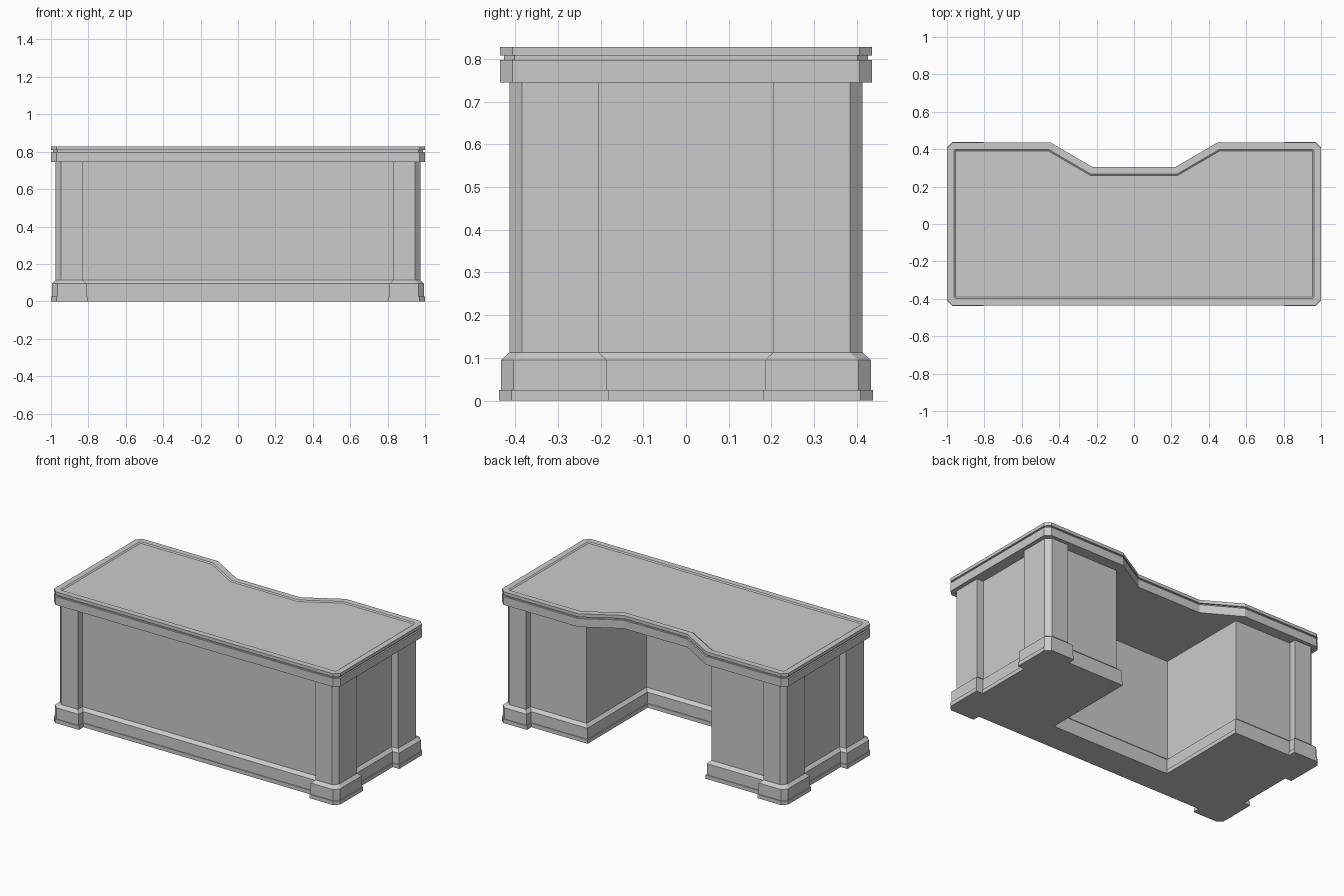
import bpy, bmesh
from mathutils import Vector

if "Cube" in bpy.data.objects:
    bpy.data.objects.remove(bpy.data.objects["Cube"])


def mirrored(half):
    """Full counter-clockwise outline from its right half (front to back)."""
    return [Vector(p) for p in half] + [Vector((-x, y)) for x, y in reversed(half)]


def offset(poly, d):
    """Mitred offset of a counter-clockwise outline, outwards for d > 0."""
    out = []
    for i, p in enumerate(poly):
        a = (p - poly[i - 1]).normalized()
        b = (poly[(i + 1) % len(poly)] - p).normalized()
        n1, n2 = Vector((a.y, -a.x)), Vector((b.y, -b.x))
        out.append(p + (n1 + n2) * d / (1 + n1.dot(n2)))
    return out


def chamfer(poly, ids, c):
    """Cut the listed corners off by c."""
    out = []
    for i, p in enumerate(poly):
        if i in ids:
            q = poly[(i + 1) % len(poly)]
            out.append(p + (poly[i - 1] - p).normalized() * c)
            out.append(p + (q - p).normalized() * c)
        else:
            out.append(p)
    return out


def loft(name, layers, bottom=False, top=False):
    """Skin a stack of (outline, z) layers with flat faces."""
    bm = bmesh.new()
    rings = [[bm.verts.new((p.x, p.y, z)) for p in poly] for poly, z in layers]
    for lo, hi in zip(rings, rings[1:]):
        for i in range(len(lo)):
            j = (i + 1) % len(lo)
            bm.faces.new((lo[i], lo[j], hi[j], hi[i]))
    if bottom:
        bm.faces.new(rings[0][::-1])
    if top:
        bm.faces.new(rings[-1])
    me = bpy.data.meshes.new(name)
    bm.to_mesh(me)
    bm.free()
    ob = bpy.data.objects.new(name, me)
    bpy.context.collection.objects.link(ob)
    return ob


# Footprint: corner pilasters, recessed panels, knee hole at the back
foot = mirrored([
    (0.83, -0.368), (0.83, -0.413), (0.975, -0.413), (0.975, -0.205),
    (0.93, -0.205), (0.93, 0.205), (0.975, 0.205), (0.975, 0.413),
    (0.83, 0.413), (0.83, 0.368), (0.437, 0.368), (0.437, -0.23)])
n = len(foot)
corners = {2, 7, n - 3, n - 8}


def footprint(d):
    return chamfer(offset(foot, d), corners, 0.029)


# Stepped plinth
loft("plinth", [(footprint(d), z) for d, z in (
    (0.025, 0), (0.025, 0.025), (0.02, 0.025), (0.02, 0.095), (0, 0.113))],
    bottom=True)

# Panelled carcass
loft("carcass", [(footprint(0), 0.113), (footprint(0), 0.75)])

# Desktop with edge groove and recessed writing surface
slab = mirrored([
    (0.97, -0.436), (1.0, -0.406), (1.0, 0.406), (0.97, 0.436),
    (0.447, 0.436), (0.222, 0.305)])
loft("desktop", [(offset(slab, -d), z) for d, z in (
    (0, 0.745), (0, 0.798), (0.01, 0.798), (0.01, 0.808), (0, 0.808),
    (0, 0.828), (0.037, 0.828), (0.045, 0.822))],
    bottom=True, top=True)
